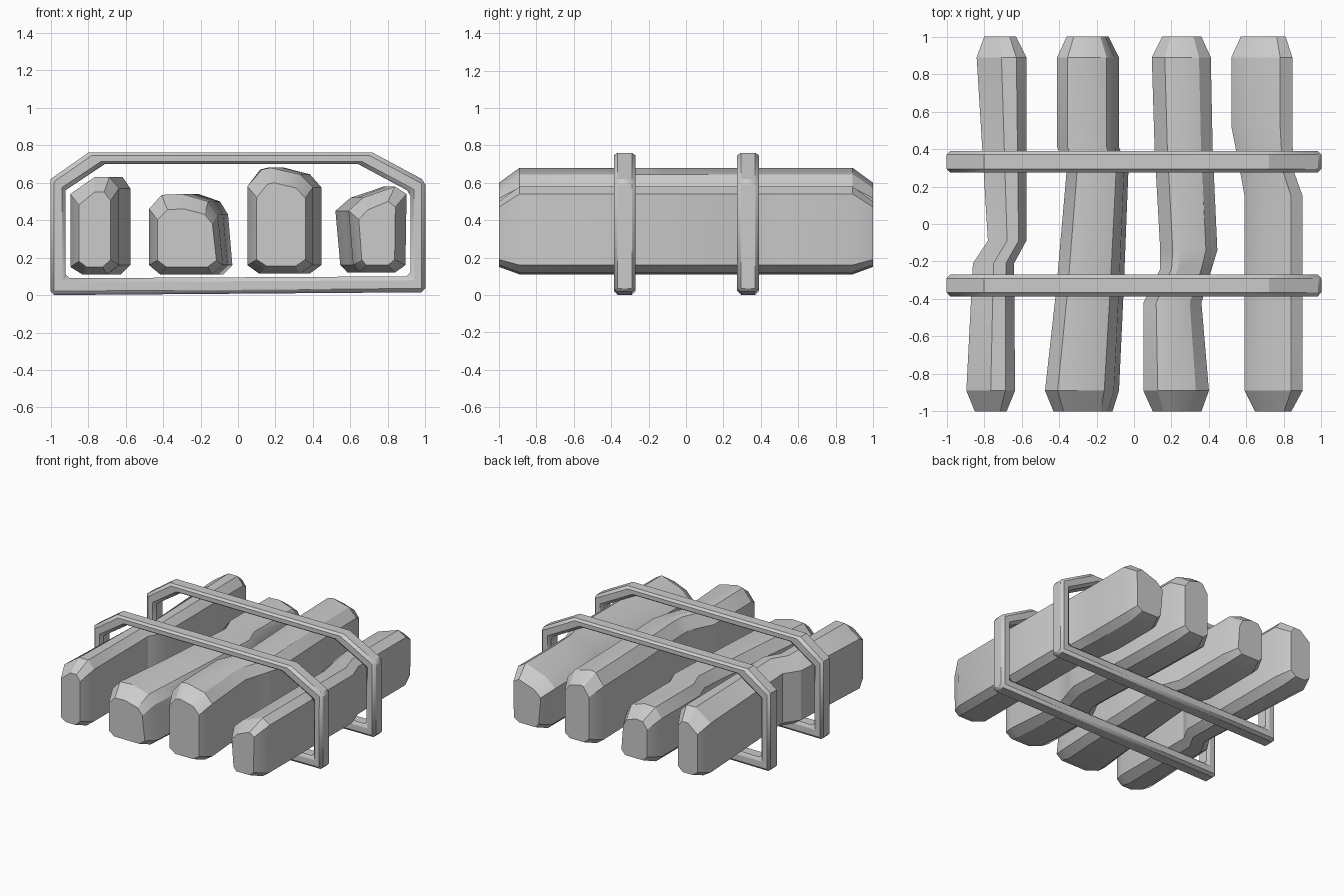
import bpy, bmesh

if "Cube" in bpy.data.objects:
    bpy.data.objects.remove(bpy.data.objects["Cube"])


def finish(name, bm, angle):
    bmesh.ops.recalc_face_normals(bm, faces=bm.faces)
    mesh = bpy.data.meshes.new(name)
    bm.to_mesh(mesh)
    bm.free()
    obj = bpy.data.objects.new(name, mesh)
    bpy.context.collection.objects.link(obj)
    bpy.ops.object.select_all(action='DESELECT')
    obj.select_set(True)
    bpy.context.view_layer.objects.active = obj
    bpy.ops.object.shade_smooth_by_angle(angle=angle)
    return obj


def bridge(bm, a, b):
    n = len(a)
    for i in range(n):
        j = (i + 1) % n
        bm.faces.new((a[i], a[j], b[j], b[i]))


def log(name, profile, stations):
    """Loft a (width fraction, z) profile through (y, left x, right x) stations."""
    bm = bmesh.new()
    low = min(z for u, z in profile)
    high = max(z for u, z in profile)
    rings = []
    for y, left, right in stations:
        ring = []
        for u, z in profile:
            if abs(y) == 1:  # tapered end
                z = low + 0.04 + (z - low) * (high - low - 0.12) / (high - low)
            ring.append(bm.verts.new((left + u * (right - left), y, z)))
        rings.append(ring)
    for a, b in zip(rings, rings[1:]):
        bridge(bm, a, b)
    bm.faces.new(rings[0])
    bm.faces.new(rings[-1])
    return finish(name, bm, 0.5)


def band(name, y):
    """Faceted closed strap with chamfered edges."""
    outer = [(-1, 0), (-1, .62), (-.8, .76), (.72, .76), (1, .61), (1, .015)]
    inner = [(-.92, .09), (-.92, .56), (-.71, .70), (.64, .70), (.92, .55), (.92, .10)]
    bm = bmesh.new()
    loops = [[bm.verts.new((x, y + s * .058, z)) for x, z in pts]
             for pts, s in ((outer, -1), (outer, 1), (inner, 1), (inner, -1))]
    for i in range(4):
        bridge(bm, loops[i], loops[(i + 1) % 4])
    obj = finish(name, bm, 0.4)
    bevel = obj.modifiers.new("chamfer", 'BEVEL')
    bevel.width = 0.02
    bevel.segments = 1
    bevel.limit_method = 'ANGLE'
    bevel.angle_limit = 1.0
    return obj


# Four crooked logs, left to right
log("log_1",
    [(0, .15), (0, .54), (.5, .63), (.8, .63), (1, .57), (1, .16), (.75, .11), (.25, .11)],
    [(-1, -.85, -.68), (-.89, -.895, -.635), (-.21, -.86, -.64),
     (-.09, -.78, -.575), (.89, -.84, -.575), (1, -.80, -.63)])
log("log_2",
    [(0, .16), (0, .46), (.17, .535), (.45, .54), (.8, .50), (.93, .43), (1, .16),
     (.85, .11), (.15, .11)],
    [(-1, -.43, -.115), (-.89, -.475, -.08), (-.35, -.415, -.055),
     (.28, -.36, -.03), (.41, -.41, -.08), (.89, -.41, -.08), (1, -.36, -.135)])
log("log_3",
    [(0, .16), (0, .58), (.22, .67), (.35, .68), (.8, .645), (1, .575), (1, .16),
     (.8, .115), (.2, .115)],
    [(-1, .10, .36), (-.89, .05, .40), (-.42, .05, .36), (-.24, .14, .415),
     (-.14, .14, .445), (.4, .11, .42), (.89, .095, .41), (1, .15, .36)])
log("log_4",
    [(.08, .16), (0, .45), (.25, .52), (.8, .58), (1, .54), (.98, .16), (.8, .12), (.2, .12)],
    [(-1, .645, .84), (-.89, .59, .90), (.15, .59, .90), (.29, .565, .85),
     (.52, .52, .845), (.89, .52, .845), (1, .57, .81)])

# Two straps around the logs
band("front_band", -.328)
band("back_band", .332)
